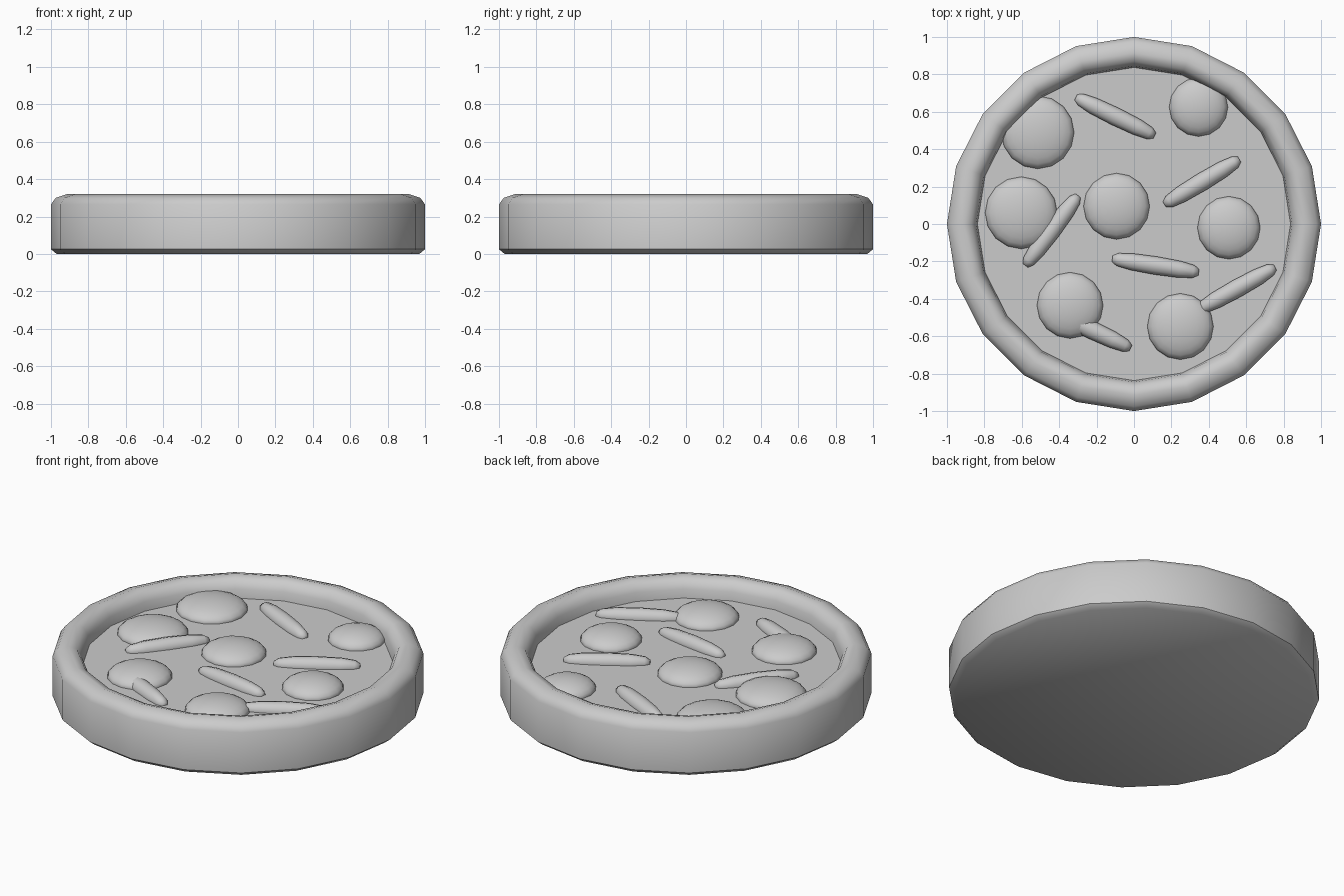
import bpy, bmesh, math
from mathutils import Matrix

cube = bpy.data.objects.get("Cube")
if cube:
    bpy.data.objects.remove(cube, do_unlink=True)

gray = bpy.data.materials.new("light_gray")
gray.use_nodes = True
COLOR = (0.6, 0.6, 0.6, 1)
gray.diffuse_color = COLOR
gray.node_tree.nodes["Principled BSDF"].inputs["Base Color"].default_value = COLOR

FLOOR = 0.21


def finish(name, bm, angle):
    """Turn a bmesh into a smooth-shaded object."""
    bmesh.ops.recalc_face_normals(bm, faces=bm.faces)
    mesh = bpy.data.meshes.new(name)
    bm.to_mesh(mesh)
    bm.free()
    mesh.materials.append(gray)
    obj = bpy.data.objects.new(name, mesh)
    bpy.context.collection.objects.link(obj)
    bpy.ops.object.select_all(action="DESELECT")
    obj.select_set(True)
    bpy.context.view_layer.objects.active = obj
    bpy.ops.object.shade_smooth_by_angle(angle=math.radians(angle))
    return obj


def lathe(profile, sides):
    """Revolve (radius, height) points about z and cap both ends."""
    bm = bmesh.new()
    rings = []
    for r, z in profile:
        rings.append([bm.verts.new((r * math.cos(i * math.tau / sides),
                                    r * math.sin(i * math.tau / sides), z))
                      for i in range(sides)])
    for a, b in zip(rings, rings[1:]):
        for i in range(sides):
            j = (i + 1) % sides
            bm.faces.new((a[i], a[j], b[j], b[i]))
    bm.faces.new(rings[0])
    bm.faces.new(rings[-1])
    return bm


# Dish: base, rounded rim and recessed floor
dish = [(0.97, 0), (1, 0.025), (1, 0.265), (0.975, 0.3), (0.915, 0.32),
        (0.87, 0.305), (0.845, 0.26), (0.837, FLOOR)]
finish("crust_base", lathe(dish, 20), 45)

# Round toppings: flattened domes (x, y, radius)
domes = [(-0.515, 0.49, 0.195), (0.345, 0.625, 0.157), (-0.603, 0.06, 0.193),
         (-0.093, 0.095, 0.177), (0.507, -0.02, 0.168),
         (-0.342, -0.435, 0.177), (0.248, -0.548, 0.177)]
for n, (x, y, r) in enumerate(domes, 1):
    bm = bmesh.new()
    bmesh.ops.create_uvsphere(bm, u_segments=16, v_segments=12, radius=1)
    bm.transform(Matrix.Translation((x, y, FLOOR)) @ Matrix.Diagonal((r, r, 0.067, 1)))
    finish(f"round_topping_{n}", bm, 60)

# Stick toppings: tapered rods (x, y, turn in degrees)
half = [(0.051, 0), (0.047, 0.13), (0.036, 0.205), (0.018, 0.234)]
rod = [(r, -z) for r, z in reversed(half[1:])] + half
sticks = [(-0.1, 0.575, -26), (0.363, 0.225, 31), (-0.44, -0.035, 53),
          (0.115, -0.222, -9), (0.55, -0.345, 29), (-0.23, -0.565, -25)]
for n, (x, y, turn) in enumerate(sticks, 1):
    bm = lathe(rod, 10)
    bm.transform(Matrix.Translation((x, y, FLOOR))
                 @ Matrix.Rotation(math.radians(turn), 4, "Z")
                 @ Matrix.Rotation(math.pi / 2, 4, "Y"))
    finish(f"stick_topping_{n}", bm, 60)
